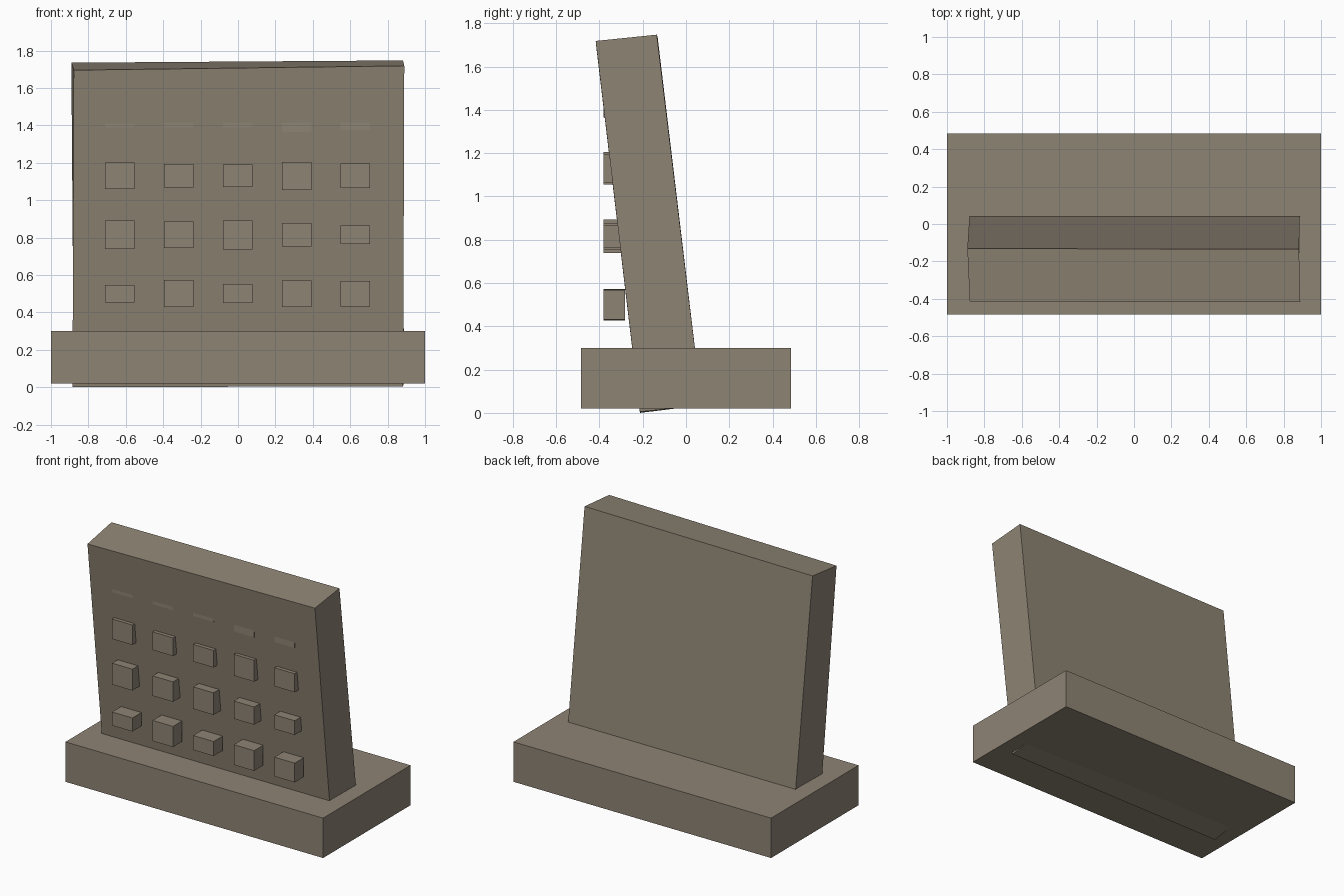
import bpy

if "Cube" in bpy.data.objects:
    bpy.data.objects.remove(bpy.data.objects["Cube"])

stone = bpy.data.materials.new("grey brown stone")
stone.diffuse_color = (0.27, 0.23, 0.175, 1)
stone.use_nodes = True
stone.node_tree.nodes["Principled BSDF"].inputs["Base Color"].default_value = stone.diffuse_color

BOX_FACES = [(0, 3, 2, 1), (4, 5, 6, 7), (0, 1, 5, 4),
             (1, 2, 6, 5), (2, 3, 7, 6), (3, 0, 4, 7)]


def hexahedron(name, corners):
    """Eight corners: bottom ring, then top ring, counter-clockwise."""
    mesh = bpy.data.meshes.new(name)
    mesh.from_pydata(corners, [], BOX_FACES)
    mesh.materials.append(stone)
    obj = bpy.data.objects.new(name, mesh)
    bpy.context.collection.objects.link(obj)
    return obj


def box(name, x0, x1, y0, y1, z0, z1):
    ring = [(x0, y0), (x1, y0), (x1, y1), (x0, y1)]
    return hexahedron(name, [(x, y, z) for z in (z0, z1) for x, y in ring])


# Plinth
box("base", -1, 1, -0.485, 0.485, 0.02, 0.30)

# Leaning, slightly uneven slab that passes through the plinth
hexahedron("leaning_slab", [
    (-0.885, -0.213, 0.0), (0.883, -0.213, 0.005),
    (0.887, 0.073, 0.035), (-0.878, 0.073, 0.035),
    (-0.878, -0.415, 1.695), (0.889, -0.417, 1.718),
    (0.882, -0.135, 1.747), (-0.891, -0.131, 1.735)])

# Raised blocks on the front: one row of heights per level
rows = [
    (0.500, (0.095, 0.145, 0.102, 0.142, 0.135)),
    (0.815, (0.150, 0.140, 0.155, 0.125, 0.100)),
    (1.130, (0.140, 0.127, 0.120, 0.150, 0.130)),
    (1.445, (0.115, 0.115, 0.112, 0.160, 0.140)),
]
for r, (z, heights) in enumerate(rows):
    for c, h in enumerate(heights):
        x = -0.002 + (c - 2) * 0.315
        box(f"raised_block_{r + 1}_{c + 1}", x - 0.079, x + 0.079,
            -0.381, -0.281, z - h / 2, z + h / 2)
